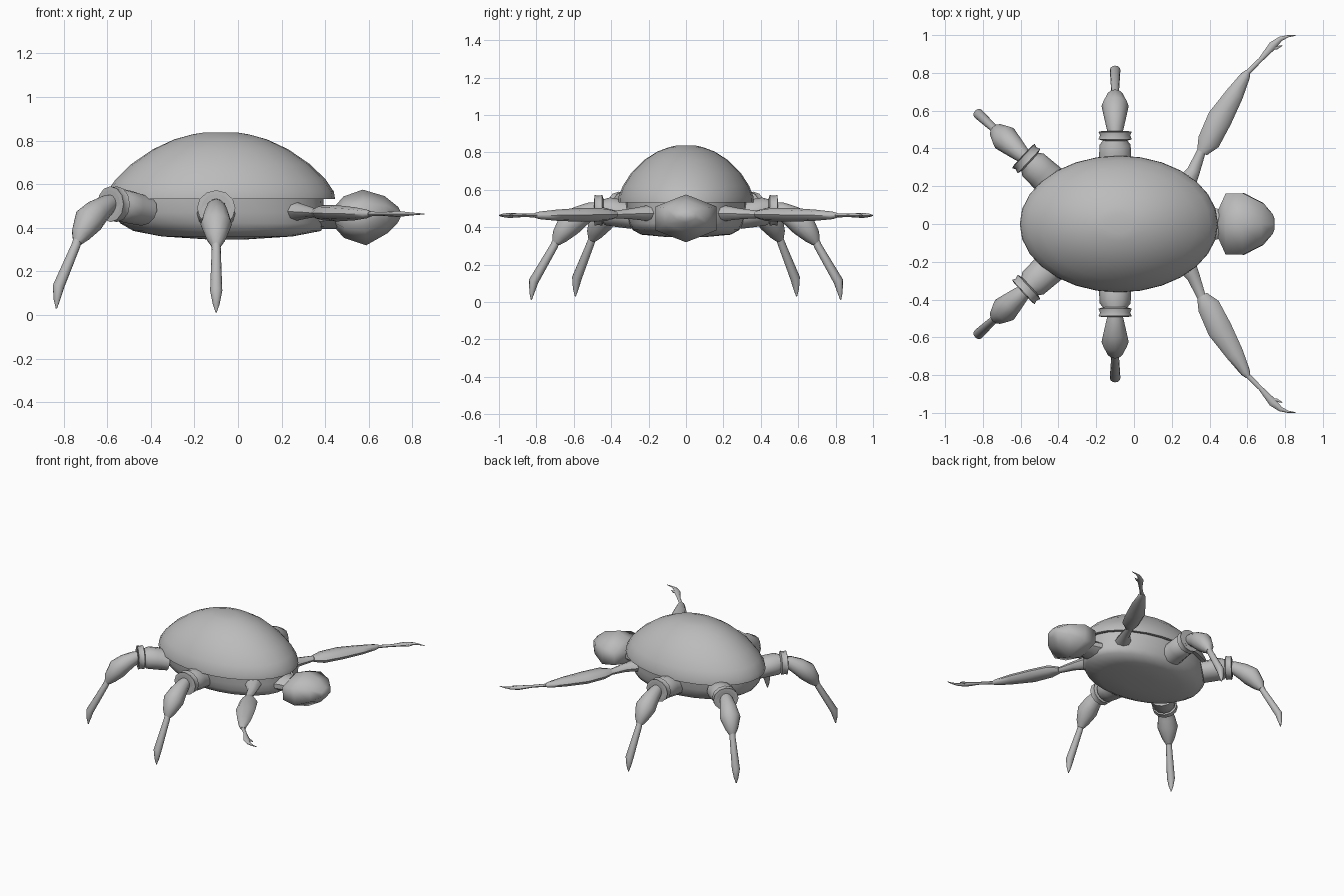
import bpy, bmesh, math
from mathutils import Vector

grey = bpy.data.materials.new("shell grey")
grey.diffuse_color = (0.5, 0.5, 0.5, 1)


def skin(name, rings, angle=50):
    """Join closed rings of points into a capped, smooth-shaded object."""
    bm = bmesh.new()
    loops = [[bm.verts.new(p) for p in ring] for ring in rings]
    n = len(loops[0])
    for a, b in zip(loops, loops[1:]):
        for i in range(n):
            j = (i + 1) % n
            bm.faces.new((a[i], a[j], b[j], b[i]))
    bm.faces.new(loops[0][::-1])
    bm.faces.new(loops[-1])
    bmesh.ops.recalc_face_normals(bm, faces=bm.faces)
    mesh = bpy.data.meshes.new(name)
    bm.to_mesh(mesh)
    bm.free()
    mesh.materials.append(grey)
    ob = bpy.data.objects.new(name, mesh)
    bpy.context.collection.objects.link(ob)
    bpy.ops.object.select_all(action='DESELECT')
    ob.select_set(True)
    bpy.context.view_layer.objects.active = ob
    bpy.ops.object.shade_smooth_by_angle(angle=math.radians(angle))
    return ob


def stack(name, levels, n=28):
    """Horizontal ellipses: (z, centre x, radius x, radius y)."""
    ts = [2 * math.pi * i / n for i in range(n)]
    return skin(name, [[(cx + rx * math.cos(t), ry * math.sin(t), z) for t in ts]
                       for z, cx, rx, ry in levels])


def loft(name, stations, n=10, side=None, angle=50):
    """Ellipses across a path: (x, y, z, radius sideways, radius upward)."""
    pts = [Vector(s[:3]) for s in stations]
    rings = []
    for k, s in enumerate(stations):
        d = (pts[min(k + 1, len(pts) - 1)] - pts[max(k - 1, 0)]).normalized()
        u = side or d.cross(Vector((0, 0, 1))).normalized()
        v = u.cross(d).normalized()
        rings.append([pts[k] + u * s[3] * math.sin(2 * math.pi * i / n)
                      + v * s[4] * math.cos(2 * math.pi * i / n) for i in range(n)])
    return skin(name, rings, angle)


# Domed wing case with an undercut rim
stack("wing_case", [(0.55, -0.08, 0.47, 0.31), (0.535, -0.08, 0.50, 0.34),
                    (0.532, -0.08, 0.525, 0.362), (0.565, -0.08, 0.52, 0.36),
                    (0.62, -0.08, 0.483, 0.338), (0.69, -0.08, 0.412, 0.293),
                    (0.76, -0.08, 0.31, 0.222), (0.805, -0.08, 0.213, 0.152),
                    (0.828, -0.08, 0.13, 0.09), (0.837, -0.08, 0.075, 0.05)])

# Belly
stack("belly", [(0.55, -0.09, 0.48, 0.325), (0.47, -0.09, 0.485, 0.32),
                (0.42, -0.07, 0.47, 0.305), (0.385, -0.05, 0.43, 0.285),
                (0.36, -0.05, 0.30, 0.24), (0.347, -0.05, 0.10, 0.10)])

# Neck and blunt head
loft("neck", [(0.32, 0, 0.45, 0.12, 0.06), (0.41, 0, 0.447, 0.09, 0.052),
              (0.47, 0, 0.445, 0.08, 0.05)])
loft("head", [(0.445, 0, 0.445, 0.08, 0.05), (0.485, 0, 0.448, 0.185, 0.095),
              (0.58, 0, 0.447, 0.188, 0.128), (0.68, 0, 0.46, 0.13, 0.085),
              (0.735, 0, 0.46, 0.06, 0.035), (0.745, 0, 0.46, 0.03, 0.015)],
     n=6, angle=80)


def leg(name, x, y, heading, lift):
    """Walking leg: hip, flared collar, thigh and pointed shin."""
    c, s = math.cos(heading), math.sin(heading)
    side = Vector((s, -c, 0))

    def part(suffix, rows):
        loft(name + suffix, [(x + c * r, y + s * r, z + lift, w, h)
                             for r, z, w, h in rows], 12, side)

    part("_hip", [(-0.19, 0.46, 0.09, 0.07), (-0.11, 0.475, 0.085, 0.075),
                  (-0.05, 0.485, 0.082, 0.075), (-0.025, 0.49, 0.062, 0.06),
                  (0.0, 0.49, 0.06, 0.06)])
    part("_collar", [(-0.03, 0.49, 0.06, 0.06), (-0.022, 0.49, 0.088, 0.082),
                     (0.0, 0.49, 0.08, 0.078), (0.018, 0.49, 0.088, 0.082),
                     (0.022, 0.49, 0.07, 0.065), (0.0, 0.49, 0.045, 0.045)])
    part("_thigh", [(0.0, 0.50, 0.035, 0.035), (0.035, 0.49, 0.045, 0.045),
                    (0.10, 0.455, 0.06, 0.06), (0.155, 0.415, 0.072, 0.068),
                    (0.205, 0.35, 0.045, 0.045), (0.225, 0.315, 0.022, 0.022)])
    part("_shin", [(0.205, 0.37, 0.02, 0.02), (0.235, 0.30, 0.021, 0.021),
                   (0.345, 0.11, 0.028, 0.026), (0.354, 0.05, 0.016, 0.014),
                   (0.357, 0.012, 0.003, 0.003)])


def arm(name, m):
    """Reaching forelimb: root, flattened blade, wrist and two claws."""
    def part(suffix, rows):
        loft(name + suffix, [(x, y * m, z, w, h) for x, y, z, w, h in rows], 8)

    part("_root", [(0.26, 0.19, 0.475, 0.06, 0.045), (0.315, 0.28, 0.472, 0.035, 0.03),
                   (0.355, 0.38, 0.468, 0.024, 0.02), (0.375, 0.42, 0.468, 0.03, 0.02)])
    part("_blade", [(0.36, 0.38, 0.468, 0.03, 0.022), (0.395, 0.435, 0.468, 0.06, 0.036),
                    (0.455, 0.56, 0.466, 0.066, 0.037), (0.535, 0.69, 0.464, 0.047, 0.03),
                    (0.59, 0.785, 0.463, 0.026, 0.02), (0.605, 0.81, 0.463, 0.012, 0.012)])
    part("_claw", [(0.595, 0.795, 0.463, 0.013, 0.011), (0.67, 0.87, 0.463, 0.012, 0.009),
                   (0.735, 0.945, 0.463, 0.022, 0.014), (0.775, 0.98, 0.463, 0.013, 0.009),
                   (0.815, 0.994, 0.463, 0.006, 0.005), (0.855, 0.998, 0.463, 0.002, 0.002)])
    part("_thumb", [(0.73, 0.935, 0.463, 0.012, 0.009), (0.755, 0.932, 0.463, 0.009, 0.007),
                    (0.785, 0.945, 0.463, 0.002, 0.002)])


# Mirrored limbs
for m, tag in ((1, "left"), (-1, "right")):
    leg(tag + "_middle_leg", -0.10, 0.47 * m, math.radians(90) * m, 0)
    leg(tag + "_rear_leg", -0.572, 0.348 * m, math.radians(137) * m, 0.018)
    arm(tag + "_forelimb", m)
